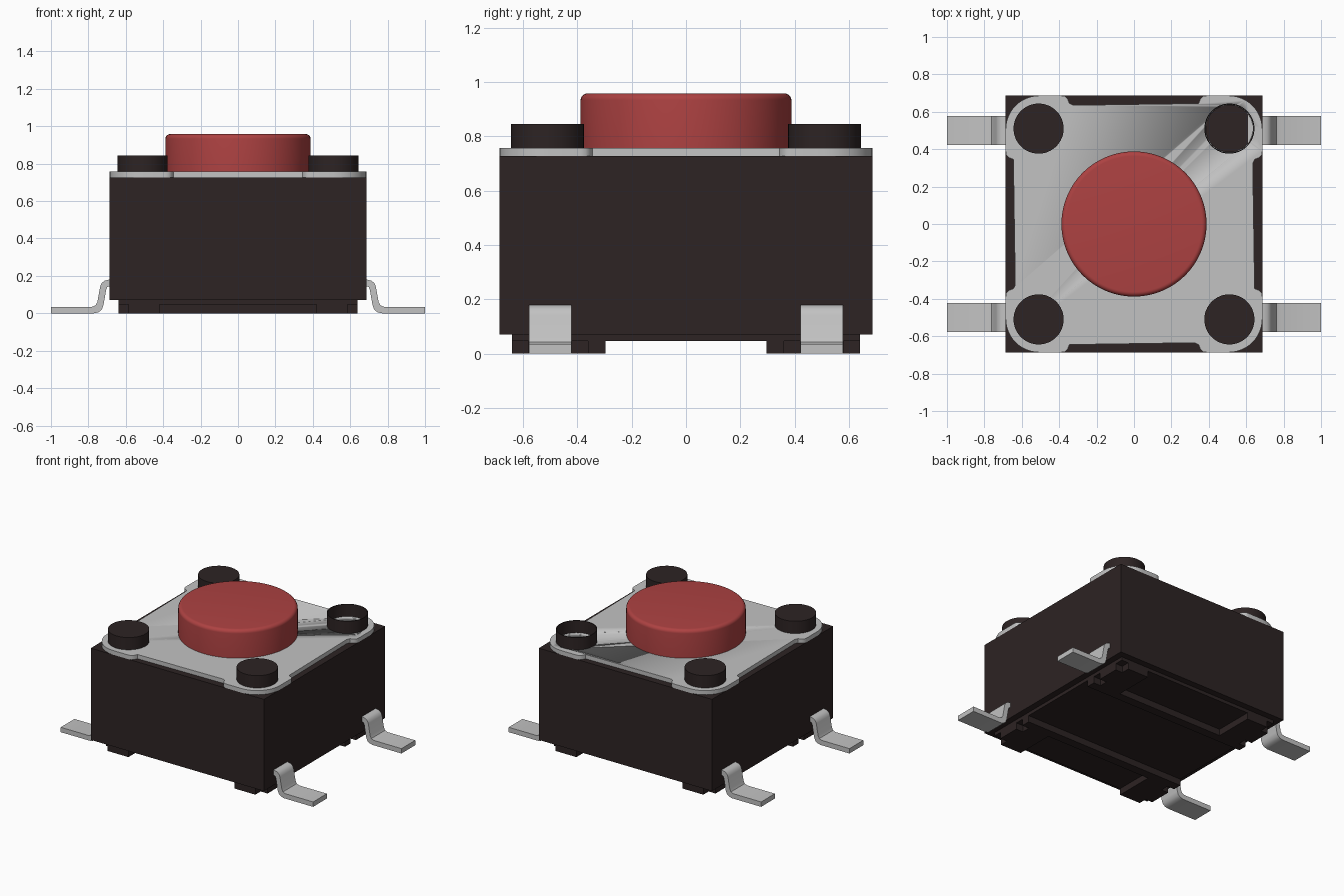
import bpy, bmesh, math
from mathutils import Vector

if "Cube" in bpy.data.objects:
    bpy.data.objects.remove(bpy.data.objects["Cube"])


def material(name, rgb, rough=0.6):
    m = bpy.data.materials.new(name)
    m.use_nodes = True
    col = (*rgb, 1.0)
    m.diffuse_color = col
    bsdf = m.node_tree.nodes["Principled BSDF"]
    bsdf.inputs["Base Color"].default_value = col
    bsdf.inputs["Roughness"].default_value = rough
    return m


DARK = material("dark plastic", (0.026, 0.017, 0.017))
METAL = material("light grey metal", (0.54, 0.54, 0.54))
RED = material("red plastic", (0.42, 0.054, 0.054))


def finish(name, bm, mat, smooth=False):
    bmesh.ops.recalc_face_normals(bm, faces=bm.faces)
    me = bpy.data.meshes.new(name)
    bm.to_mesh(me)
    bm.free()
    me.materials.append(mat)
    ob = bpy.data.objects.new(name, me)
    bpy.context.collection.objects.link(ob)
    bpy.ops.object.select_all(action="DESELECT")
    ob.select_set(True)
    bpy.context.view_layer.objects.active = ob
    if smooth:
        bpy.ops.object.shade_smooth_by_angle(angle=math.radians(35))
    return ob


def prism(name, pts, offset, mat, smooth=False):
    """Extrude a flat outline of 3D points along an offset vector."""
    bm = bmesh.new()
    face = bm.faces.new([bm.verts.new(p) for p in pts])
    out = bmesh.ops.extrude_face_region(bm, geom=[face])
    moved = [v for v in out["geom"] if isinstance(v, bmesh.types.BMVert)]
    bmesh.ops.translate(bm, verts=moved, vec=Vector(offset))
    return finish(name, bm, mat, smooth)


def box(name, x0, x1, y0, y1, z0, z1, mat):
    pts = [(x0, y0, z0), (x1, y0, z0), (x1, y1, z0), (x0, y1, z0)]
    return prism(name, pts, (0, 0, z1 - z0), mat)


def lathe(name, profile, centre, mat, steps=64):
    """Spin an (r, z) profile about a vertical axis."""
    bm = bmesh.new()
    vs = [bm.verts.new((r, 0, z)) for r, z in profile]
    edges = [bm.edges.new(p) for p in zip(vs, vs[1:])]
    bmesh.ops.spin(bm, geom=vs + edges, cent=(0, 0, 0), axis=(0, 0, 1),
                   angle=2 * math.pi, steps=steps)
    bmesh.ops.remove_doubles(bm, verts=bm.verts, dist=1e-5)
    bmesh.ops.translate(bm, verts=bm.verts, vec=(centre[0], centre[1], 0))
    return finish(name, bm, mat, True)


H = 0.686        # half width of the housing
PLATE_Z, TOP_Z = 0.727, 0.757
POST, POST_R = 0.51, 0.134

# Housing and the shallow step below it
box("housing", -H, H, -H, H, 0.07, PLATE_Z, DARK)
box("base_slab", -0.64, 0.64, -0.64, 0.64, 0.046, 0.08, DARK)

# Rails and notched corner feet on the underside
for sy, side in ((-1, "front"), (1, "back")):
    box(f"{side}_base_rail", -0.64, 0.64, *sorted((sy * 0.297, sy * 0.36)), 0, 0.06, DARK)
    for sx, hand in ((-1, "right"), (1, "left")):
        foot = [(0.42, 0.33), (0.585, 0.33), (0.585, 0.42), (0.64, 0.42), (0.64, 0.58),
                (0.585, 0.58), (0.585, 0.64), (0.42, 0.64)]
        prism(f"{side}_{hand}_foot", [(sx * x, sy * y, 0) for x, y in foot],
              (0, 0, 0.06), DARK)

# Cover plate: rounded corners, with a shallow notch in each side
quarter = [(0.635, -0.325), (0.64, -0.0), (0.635, 0.325), (0.645, 0.345),
           (0.67, 0.355), (0.683, 0.37), (H, 0.39)]
quarter.pop(1)
for i in range(13):
    a = math.radians(90 * i / 12)
    quarter.append((0.506 + 0.18 * math.cos(a), 0.506 + 0.18 * math.sin(a)))
quarter += [(0.39, H), (0.37, 0.683), (0.355, 0.67), (0.345, 0.645)]
outline = []
for k in range(4):
    c, s = (1, 0, -1, 0)[k], (0, 1, 0, -1)[k]
    outline += [(c * x - s * y, s * x + c * y, PLATE_Z) for x, y in quarter[1:]]
plate = prism("cover_plate", outline, (0, 0, TOP_Z - PLATE_Z), METAL, True)

# Hole in the plate under the open post
cutter = lathe("hole_cutter", [(0, 0.6), (0.126, 0.6), (0.126, 0.9), (0, 0.9)],
               (POST, POST), METAL)
cutter.hide_render = True
mod = plate.modifiers.new("hole", "BOOLEAN")
mod.operation, mod.object, mod.solver = "DIFFERENCE", cutter, "EXACT"
bpy.context.view_layer.objects.active = plate
bpy.ops.object.modifier_apply(modifier=mod.name)
bpy.data.objects.remove(cutter)

# Four posts, the back left one being an open tube
for sx, sy, name in ((-1, -1, "front_right"), (1, -1, "front_left"), (-1, 1, "back_right")):
    lathe(f"{name}_post", [(0, 0.74), (POST_R, 0.74), (POST_R, 0.845), (0, 0.845)],
          (sx * POST, sy * POST), DARK, 48)
lathe("back_left_open_post", [(POST_R, TOP_Z), (POST_R, 0.845), (0.129, 0.845),
                              (0.129, TOP_Z), (POST_R, TOP_Z)], (POST, POST), DARK, 48)

# Sliver of metal on the floor of the open post
half = math.acos(0.1 / 0.127)
arc = [-half + 2 * half * i / 10 for i in range(11)]
prism("open_post_sliver", [(POST + 0.127 * math.cos(a), POST + 0.127 * math.sin(a), PLATE_Z)
                           for a in arc], (0, 0, 0.008), METAL)

# Push button with a rounded top edge
R, ZT, B = 0.388, 0.958, 0.025
rim = [(R - B + B * math.cos(math.radians(t)), ZT - B + B * math.sin(math.radians(t)))
       for t in range(0, 91, 15)]
lathe("push_button", [(0, 0.75), (R, 0.75)] + rim + [(0, ZT)], (0, 0), RED, 96)

# Four bent metal leads
lead = [(0.66, 0.18), (0.69, 0.18), (0.712, 0.175), (0.728, 0.163), (0.737, 0.143),
        (0.752, 0.06), (0.761, 0.043), (0.78, 0.035), (1.0, 0.035),
        (1.0, 0.0), (0.77, 0.0), (0.745, 0.006), (0.728, 0.02), (0.719, 0.045),
        (0.705, 0.125), (0.699, 0.14), (0.685, 0.146), (0.66, 0.146)]
for sx, hand in ((-1, "right"), (1, "left")):
    for y, side in ((-0.578, "front"), (0.422, "back")):
        prism(f"{side}_{hand}_lead", [(sx * x, y, z) for x, z in lead],
              (0, 0.156, 0), METAL, True)
